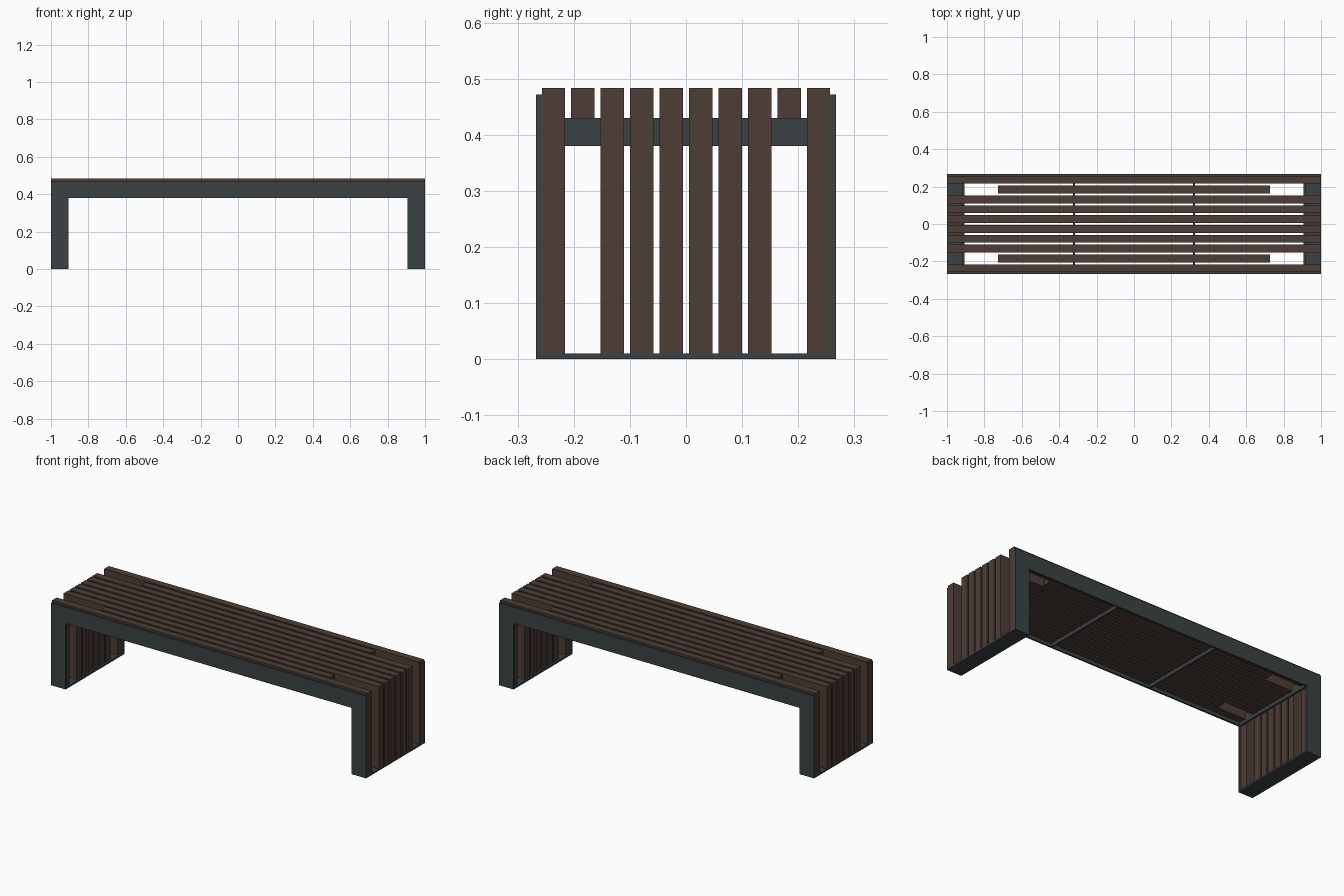
import bpy, bmesh

if "Cube" in bpy.data.objects:
    bpy.data.objects.remove(bpy.data.objects["Cube"])

def material(name, rgb):
    m = bpy.data.materials.new(name)
    m.diffuse_color = (*rgb, 1)
    m.use_nodes = True
    m.node_tree.nodes["Principled BSDF"].inputs["Base Color"].default_value = m.diffuse_color
    return m

wood = material("dark_wood", (0.075, 0.047, 0.038))
steel = material("dark_steel", (0.043, 0.054, 0.058))

def finish(name, bm, mat):
    bmesh.ops.recalc_face_normals(bm, faces=bm.faces)
    me = bpy.data.meshes.new(name)
    bm.to_mesh(me)
    bm.free()
    me.materials.append(mat)
    ob = bpy.data.objects.new(name, me)
    bpy.context.collection.objects.link(ob)
    return ob

def box(name, x, y, z, mat):
    """Box from (min, max) ranges on each axis."""
    bm = bmesh.new()
    bmesh.ops.create_cube(bm, size=1)
    for v in bm.verts:
        v.co = [r[0] if c < 0 else r[1] for c, r in zip(v.co, (x, y, z))]
    return finish(name, bm, mat)

def span(side, a, b):
    return (a, b) if side > 0 else (-b, -a)

W, IN = 0.267, 0.907        # half depth, inner leg edge
T = 0.01                    # steel thickness
SEAT_Z, TOP = 0.40, 0.483   # underside and top of the seat slats
SLAT = 0.083                # slat depth

# Steel side frames: upside-down U plates
profile = [(-1, 0), (-IN, 0), (-IN, 0.38), (IN, 0.38), (IN, 0), (1, 0), (1, 0.472), (-1, 0.472)]
for label, y0 in (("front", -W), ("back", W - T)):
    bm = bmesh.new()
    face = bm.faces.new([bm.verts.new((x, y0, z)) for x, z in profile])
    ext = bmesh.ops.extrude_face_region(bm, geom=[face])
    bmesh.ops.translate(bm, vec=(0, T, 0),
                        verts=[g for g in ext["geom"] if isinstance(g, bmesh.types.BMVert)])
    finish(label + "_frame", bm, steel)

inner = (-W + T, W - T)
for side, label in ((-1, "left"), (1, "right")):
    # Foot plate, end rail and middle cross rail
    box(label + "_foot_plate", span(side, IN, 1), inner, (0, T), steel)
    box(label + "_end_rail", span(side, IN, IN + T), inner, (0.38, 0.43), steel)
    box(label + "_cross_rail", span(side, 0.315, 0.325), inner, (0.38, 0.43), steel)

# Wooden slats: ten on the seat, the second from each edge is short and has no leg slats
for i in range(10):
    yc = (i - 4.5) * 0.0525
    y = (yc - 0.0208, yc + 0.0208)
    short = i in (1, 8)
    half = 0.727 if short else 1
    box(f"seat_slat_{i + 1}", (-half, half), y, (SEAT_Z, TOP), wood)
    if not short:
        for side, label in ((-1, "left"), (1, "right")):
            box(f"{label}_leg_slat_{i + 1}", span(side, 1 - SLAT, 1), y, (T, SEAT_Z), wood)
